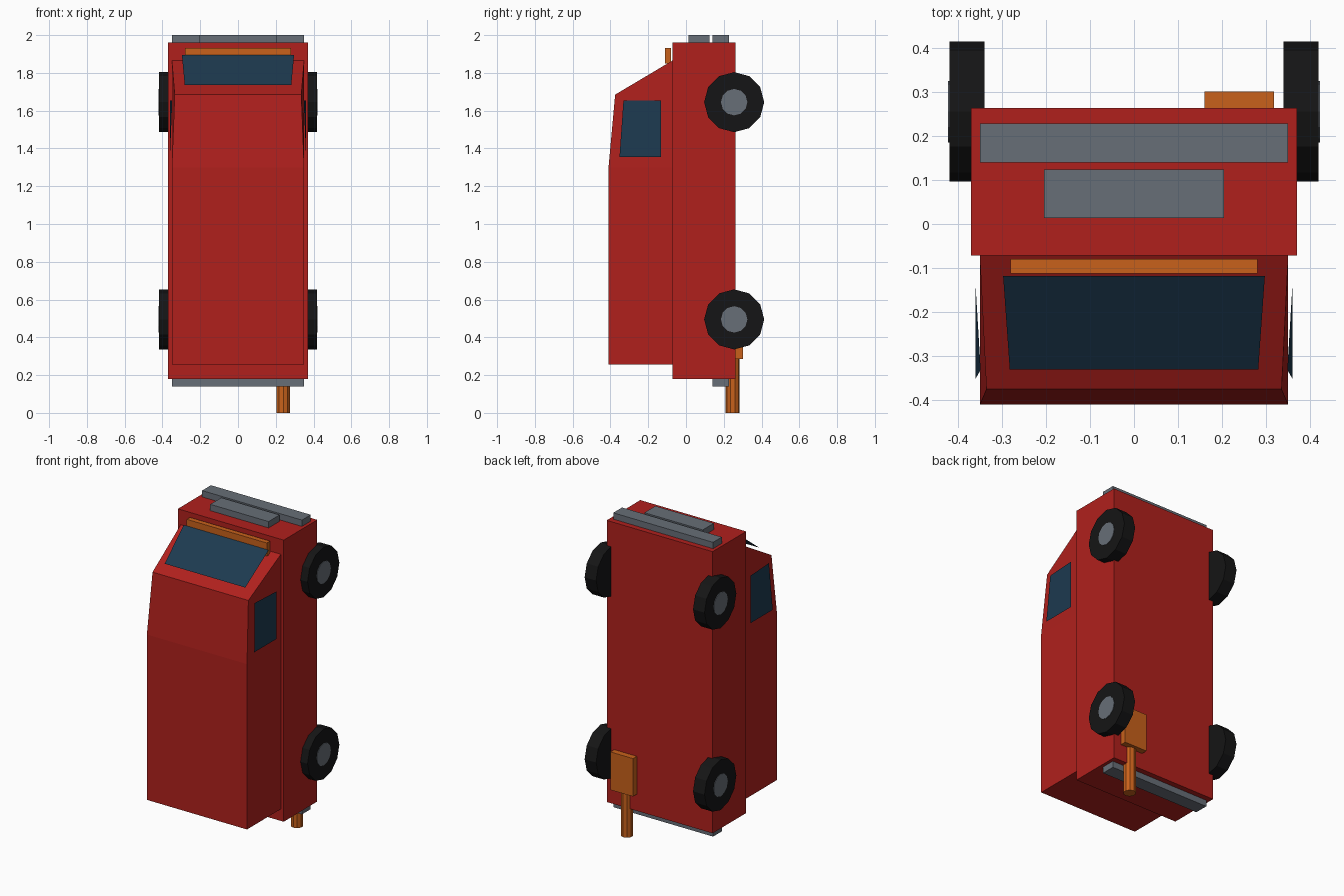
import bpy, bmesh, math

if "Cube" in bpy.data.objects:
    bpy.data.objects.remove(bpy.data.objects["Cube"])


def material(name, rgb):
    m = bpy.data.materials.new(name)
    m.diffuse_color = (*rgb, 1)
    m.use_nodes = True
    m.node_tree.nodes["Principled BSDF"].inputs["Base Color"].default_value = m.diffuse_color
    return m


RED = material("red_paint", (0.434, 0.0145, 0.012))
GLASS = material("dark_glass", (0.012, 0.042, 0.08))
GREY = material("grey_metal", (0.136, 0.156, 0.184))
BLACK = material("black_rubber", (0.0075, 0.0075, 0.0078))
ORANGE = material("orange", (0.58, 0.12, 0.011))


def finish(name, bm, mat):
    bmesh.ops.recalc_face_normals(bm, faces=bm.faces)
    me = bpy.data.meshes.new(name)
    bm.to_mesh(me)
    bm.free()
    me.materials.append(mat)
    ob = bpy.data.objects.new(name, me)
    bpy.context.collection.objects.link(ob)
    return ob


def box(name, x, y, z, mat):
    bm = bmesh.new()
    bmesh.ops.create_cube(bm, size=1)
    for v in bm.verts:
        v.co = [a[0] + (c + 0.5) * (a[1] - a[0]) for a, c in zip((x, y, z), v.co)]
    return finish(name, bm, mat)


def cylinder(name, loc, r, depth, sides, mat, along_x=False):
    bm = bmesh.new()
    bmesh.ops.create_cone(bm, cap_ends=True, segments=sides,
                          radius1=r, radius2=r, depth=depth)
    ob = finish(name, bm, mat)
    ob.location = loc
    if along_x:
        ob.rotation_euler = (0, math.pi / 2, 0)
    return ob


def pane(name, pts, mat):
    bm = bmesh.new()
    bm.faces.new([bm.verts.new(p) for p in pts])
    return finish(name, bm, mat)


# Lower body
box("lower_body", (-0.37, 0.37), (-0.072, 0.263), (0.18, 1.96), RED)

# Cabin: cross-sections (half width, front y, z at front, z at back)
bm = bmesh.new()
rings = []
for hw, y, zf, zb in ((0.35, -0.41, 0.255, 0.255),
                      (0.35, -0.41, 1.30, 1.30),
                      (0.335, -0.375, 1.685, 1.865)):
    rings.append([bm.verts.new(p) for p in
                  ((-hw, y, zf), (hw, y, zf), (0.35, -0.072, zb), (-0.35, -0.072, zb))])
for a, b in zip(rings, rings[1:]):
    for i in range(4):
        j = (i + 1) % 4
        bm.faces.new((a[i], a[j], b[j], b[i]))
bm.faces.new(rings[0])
bm.faces.new(rings[-1])
finish("cabin", bm, RED)

# Windscreen and side windows, standing just off the cabin
pane("windscreen", ((-0.282, -0.33, 1.735), (0.282, -0.33, 1.735),
                    (0.297, -0.118, 1.895), (-0.297, -0.118, 1.895)), GLASS)
for s, side in ((1, "right"), (-1, "left")):
    pts = [(s * 0.36, -0.352, 1.355), (s * 0.36, -0.132, 1.355),
           (s * 0.36, -0.132, 1.655), (s * 0.348, -0.331, 1.655)]
    pane(side + "_window", pts[::s], GLASS)

# Light bar above the windscreen
box("light_bar", (-0.28, 0.28), (-0.112, -0.08), (1.85, 1.933), ORANGE)

# Bumpers and grille
box("front_bumper", (-0.349, 0.349), (0.14, 0.228), (1.95, 2.0), GREY)
box("grille", (-0.204, 0.204), (0.014, 0.124), (1.95, 2.0), GREY)
box("rear_bumper", (-0.349, 0.349), (0.14, 0.228), (0.14, 0.19), GREY)

# Wheels with hubcaps
for z, end in ((1.645, "front"), (0.495, "rear")):
    for s, side in ((1, "right"), (-1, "left")):
        cylinder(f"{end}_{side}_wheel", (s * 0.379, 0.255, z), 0.159, 0.08, 12, BLACK, True)
        cylinder(f"{end}_{side}_hubcap", (s * 0.392, 0.255, z), 0.07, 0.06, 12, GREY, True)

# Exhaust pipe and silencer plate
cylinder("exhaust_pipe", (0.24, 0.247, 0.1425), 0.037, 0.285, 10, ORANGE)
box("silencer", (0.16, 0.318), (0.25, 0.301), (0.285, 0.525), ORANGE)
